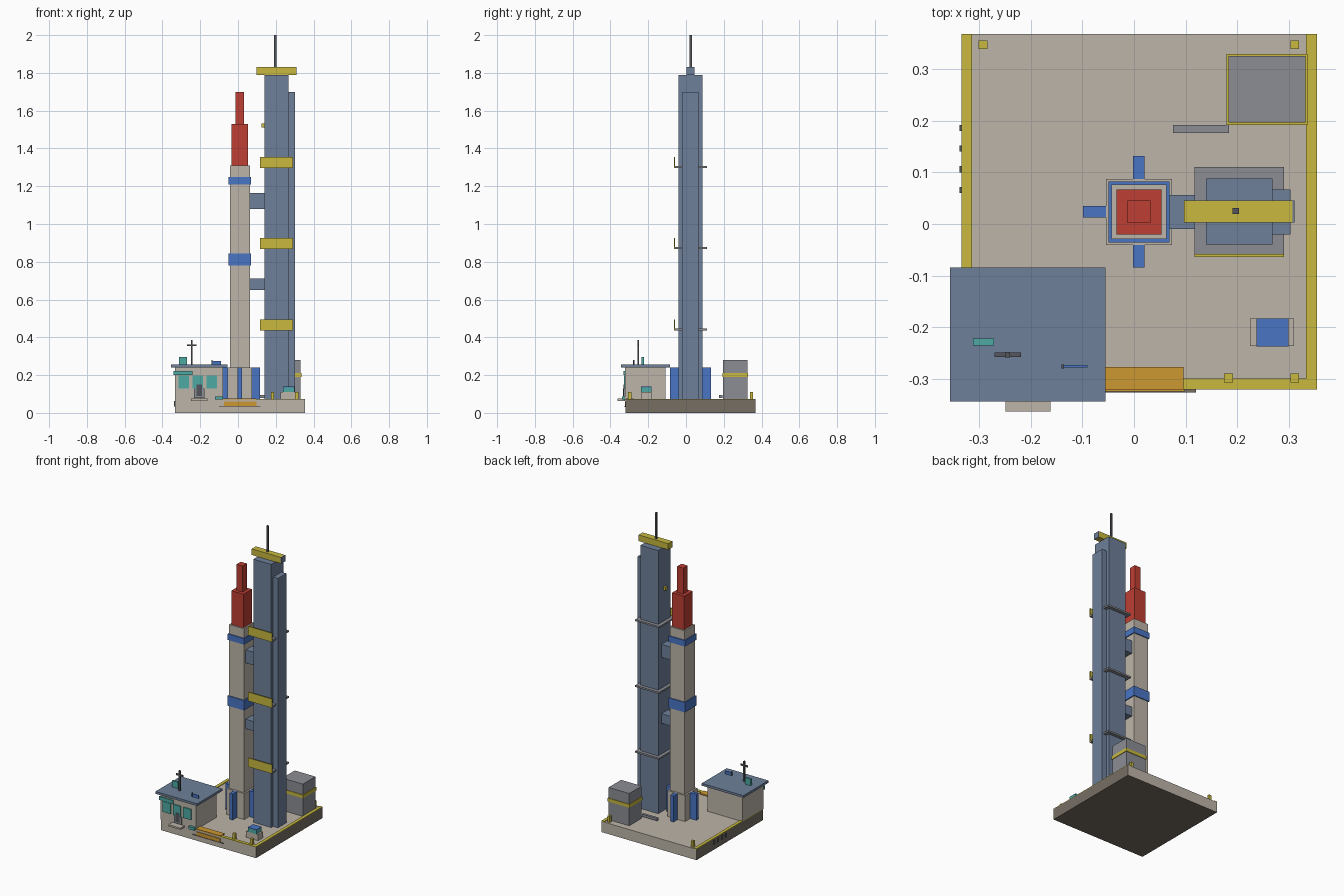
import bpy, bmesh

def material(name, r, g, b):
    lin = [((c / 255 + 0.055) / 1.055) ** 2.4 for c in (r, g, b)]
    m = bpy.data.materials.new(name)
    m.diffuse_color = (*lin, 1)
    return m

BEIGE = material("warm_concrete", 189, 181, 169)
STEEL = material("steel_blue", 110, 128, 154)
YELLOW = material("safety_yellow", 200, 185, 62)
RED = material("red", 190, 63, 52)
BLUE = material("bright_blue", 73, 117, 196)
TEAL = material("teal_glass", 78, 170, 165)
ORANGE = material("orange", 206, 152, 50)
GREY = material("grey", 139, 141, 148)
DARK = material("dark_grey", 84, 86, 92)
BROWN = material("dark_concrete", 118, 110, 100)

def box(name, x0, x1, y0, y1, z0, z1, mat):
    bm = bmesh.new()
    bmesh.ops.create_cube(bm, size=1)
    for v in bm.verts:
        v.co = (x1 if v.co.x > 0 else x0, y1 if v.co.y > 0 else y0, z1 if v.co.z > 0 else z0)
    me = bpy.data.meshes.new(name)
    bm.to_mesh(me)
    bm.free()
    me.materials.append(mat)
    ob = bpy.data.objects.new(name, me)
    bpy.context.collection.objects.link(ob)
    return ob

def column(name, cx, cy, half, z0, z1, mat):
    return box(name, cx - half, cx + half, cy - half, cy + half, z0, z1, mat)

# Launch pad, with darker sides and underside
L, R, F, B = -0.334, 0.354, -0.32, 0.368
pad = box("launch_pad", L, R, F, B, 0, 0.07, BEIGE)
pad.data.materials.append(BROWN)
for p in pad.data.polygons:
    if abs(p.normal.x) > 0.5 or p.normal.z < -0.5:
        p.material_index = 1

# Painted edge strips, orange loading mark, bollards, side vents
box("left_edge_strip", L, L + 0.021, F, B, 0.07, 0.074, YELLOW)
box("right_edge_strip", R - 0.021, R, F, B, 0.07, 0.074, YELLOW)
box("front_edge_strip", 0.096, R - 0.021, F, F + 0.021, 0.07, 0.074, YELLOW)
box("loading_mark", -0.08, 0.096, F, F + 0.043, 0.07, 0.077, ORANGE)
box("loading_front_plate", -0.075, 0.098, F - 0.004, F, 0.036, 0.06, ORANGE)
box("loading_sill", -0.1, 0.12, F - 0.006, F, 0.032, 0.037, BROWN)
for x, y in ((-0.292, 0.347), (0.311, 0.347), (0.183, -0.298), (0.311, -0.298)):
    column("bollard", x, y, 0.0085, 0.07, 0.11, YELLOW)
for i in range(4):
    y = 0.06 + i * 0.04
    box("side_vent", L - 0.004, L, y, y + 0.012, 0.035, 0.062, DARK)

# Rocket
RX, RY = 0.0095, 0.0235
column("rocket_skirt", RX, RY, 0.064, 0.07, 0.24, BEIGE)
column("rocket_body", RX, RY, 0.053, 0.24, 1.31, BEIGE)
column("lower_band", RX, RY, 0.059, 0.78, 0.845, BLUE)
column("upper_band", RX, RY, 0.059, 1.21, 1.25, BLUE)
column("rocket_nose", RX, RY, 0.0435, 1.31, 1.53, RED)
column("rocket_tip", RX, RY, 0.022, 1.53, 1.70, RED)
for s in (-1, 1):
    a, b = sorted((s * 0.064, s * 0.108))
    box("side_fin", RX + a, RX + b, RY - 0.011, RY + 0.011, 0.07, 0.24, BLUE)
    box("front_back_fin", RX - 0.011, RX + 0.011, RY + a, RY + b, 0.07, 0.24, BLUE)

# Service tower and lift shaft
box("tower", 0.139, 0.268, -0.04, 0.088, 0.07, 1.79, STEEL)
box("lift_shaft", 0.268, 0.303, -0.02, 0.067, 0.07, 1.70, STEEL)
for z in (0.437, 0.867, 1.297):
    box("platform", 0.117, 0.29, -0.059, 0.11, z, z + 0.011, GREY)
    box("platform_front_panel", 0.117, 0.29, -0.064, -0.058, z, z + 0.058, YELLOW)
for z0, z1 in ((0.65, 0.712), (1.08, 1.165)):
    box("access_arm", 0.06, 0.14, -0.01, 0.056, z0, z1, STEEL)
box("crane_beam", 0.097, 0.307, 0.003, 0.045, 1.79, 1.83, YELLOW)
box("crane_end_plate", 0.307, 0.311, 0.003, 0.045, 1.79, 1.83, STEEL)
column("lightning_mast", 0.197, 0.025, 0.006, 1.83, 2.0, DARK)
box("tower_lamp", 0.125, 0.139, 0.015, 0.035, 1.51, 1.532, YELLOW)

# Storage tank and pipe
box("storage_tank", 0.183, 0.332, 0.196, 0.325, 0.07, 0.281, GREY)
box("tank_band", 0.179, 0.336, 0.192, 0.329, 0.19, 0.212, YELLOW)
box("tank_pipe", 0.075, 0.184, 0.176, 0.192, 0.08, 0.096, GREY)

# Control house
box("control_house", -0.334, -0.08, -0.322, -0.108, 0.07, 0.24, BEIGE)
box("house_roof", -0.356, -0.055, -0.343, -0.084, 0.24, 0.255, STEEL)
for x in (-0.314, -0.24, -0.166):
    box("house_window", x, x + 0.055, -0.329, -0.322, 0.128, 0.197, TEAL)
box("window_awning", -0.341, -0.24, -0.331, -0.322, 0.2, 0.222, TEAL)
box("house_door", -0.232, -0.178, -0.331, -0.322, 0.08, 0.128, GREY)
box("door_handle_plate", -0.22, -0.19, -0.333, -0.331, 0.09, 0.15, DARK)
box("door_step", -0.249, -0.162, -0.363, -0.322, 0.064, 0.075, BEIGE)
box("front_planter", -0.122, -0.08, -0.338, -0.322, 0.07, 0.088, TEAL)

# Roof equipment
box("roof_unit", -0.312, -0.271, -0.235, -0.222, 0.255, 0.297, TEAL)
column("antenna_mast", -0.245, -0.253, 0.005, 0.255, 0.387, DARK)
box("antenna_crossbar", -0.27, -0.219, -0.257, -0.249, 0.353, 0.363, DARK)
box("roof_panel", -0.14, -0.09, -0.278, -0.273, 0.255, 0.275, BLUE)
box("roof_panel_post", -0.14, -0.135, -0.28, -0.272, 0.255, 0.281, DARK)

# Outdoor console
box("console_base", 0.224, 0.31, -0.236, -0.183, 0.07, 0.11, BEIGE)
box("console_screen", 0.237, 0.299, -0.237, -0.183, 0.11, 0.134, TEAL)
box("console_top", 0.237, 0.299, -0.237, -0.183, 0.134, 0.139, BLUE)
